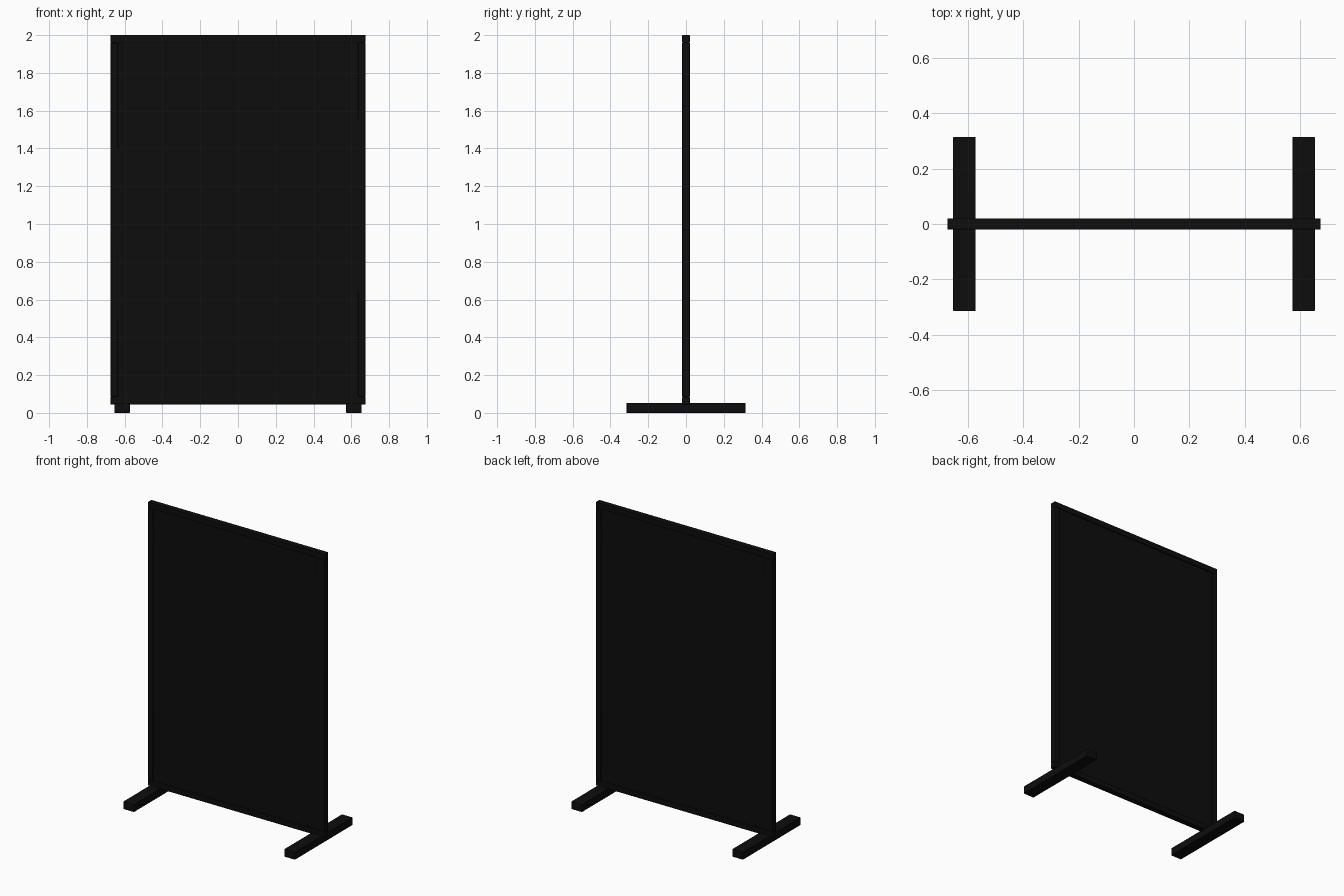
import bpy

if "Cube" in bpy.data.objects:
    bpy.data.objects.remove(bpy.data.objects["Cube"])


def material(name, value):
    m = bpy.data.materials.new(name)
    m.diffuse_color = (value, value, value, 1)
    m.use_nodes = True
    m.node_tree.nodes["Principled BSDF"].inputs["Base Color"].default_value = m.diffuse_color
    return m


black = material("matte black", 0.004)


def box(name, x, y, z, bevel=0.0):
    """Box from (min, max) ranges, with optional softened edges."""
    bpy.ops.mesh.primitive_cube_add(size=1)
    ob = bpy.context.object
    ob.name = name
    for v in ob.data.vertices:
        for i, (lo, hi) in enumerate((x, y, z)):
            v.co[i] = lo if v.co[i] < 0 else hi
    ob.data.materials.append(black)
    if bevel:
        mod = ob.modifiers.new("soft edges", 'BEVEL')
        mod.width = bevel
        mod.segments = 2
        bpy.ops.object.shade_smooth_by_angle()
    return ob


W, T = 0.675, 0.02            # half width and half thickness of the frame
BOTTOM, TOP, RAIL = 0.045, 2.0, 0.04

# Recessed screen panel
box("screen_panel", (-W + 0.03, W - 0.03), (-0.012, 0.012),
    (BOTTOM + 0.03, TOP - 0.03))

# Full-width rails
box("top_rail", (-W, W), (-T, T), (TOP - RAIL, TOP), 0.003)
box("bottom_rail", (-W, W), (-T, T), (BOTTOM, BOTTOM + RAIL), 0.003)

# Side posts and floor feet
for side, s in (("left", -1), ("right", 1)):
    box(side + "_post", sorted((s * (W - RAIL), s * W)), (-T, T),
        (BOTTOM + RAIL, TOP - RAIL), 0.003)
    box(side + "_foot", sorted((s * 0.573, s * 0.655)), (-0.315, 0.315),
        (0, 0.053), 0.003)
